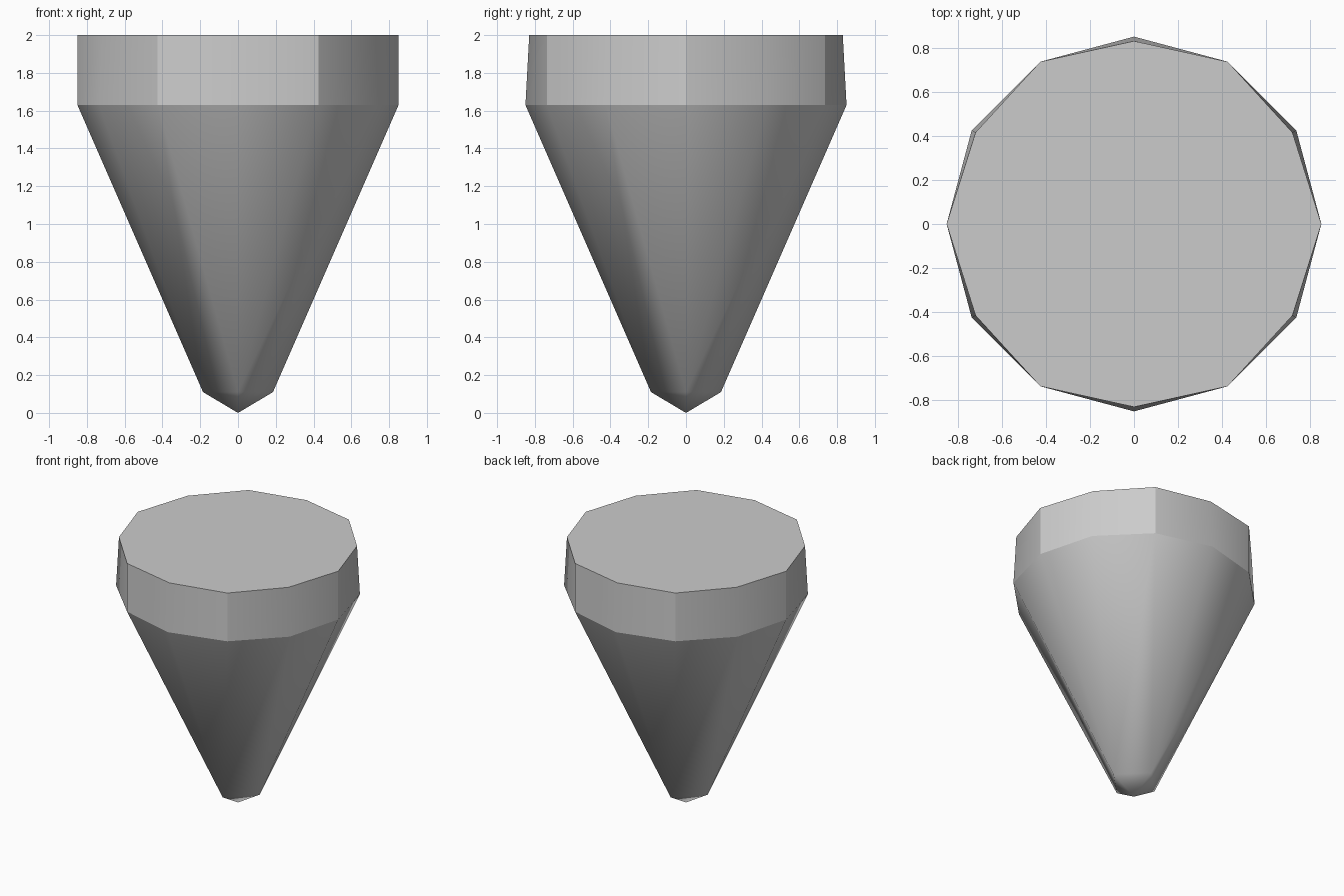
import bpy, bmesh
from math import cos, sin, radians

cube = bpy.data.objects.get("Cube")
if cube:
    bpy.data.objects.remove(cube, do_unlink=True)

grey = bpy.data.materials.new("plain grey")
grey.use_nodes = True
colour = (0.6, 0.6, 0.6, 1)
grey.diffuse_color = colour
grey.node_tree.nodes["Principled BSDF"].inputs["Base Color"].default_value = colour

R, SHOULDER, TOP = 0.85, 1.63, 2.0
SIDES = 12


def ring(bm, count, z, radius):
    """Ring of vertices; radius is a function of the index."""
    step = radians(360 / count)
    return [bm.verts.new((radius(i) * cos(i * step), radius(i) * sin(i * step), z))
            for i in range(count)]


def finish(bm, name):
    bmesh.ops.recalc_face_normals(bm, faces=bm.faces)
    mesh = bpy.data.meshes.new(name)
    bm.to_mesh(mesh)
    bm.free()
    mesh.materials.append(grey)
    obj = bpy.data.objects.new(name, mesh)
    bpy.context.collection.objects.link(obj)
    return obj


# Rim band: every other top corner is pulled in, the others stay sharp
bm = bmesh.new()
low = ring(bm, SIDES, SHOULDER, lambda i: R)
high = ring(bm, SIDES, TOP, lambda i: R - 0.02 * (i % 2))
for i in range(SIDES):
    j = (i + 1) % SIDES
    bm.faces.new((low[i], low[j], high[j], high[i])).smooth = True
cap = bm.faces.new(high)
for edge in cap.edges:
    edge.smooth = False
for i in range(0, SIDES, 2):
    bm.edges.get((low[i], high[i])).smooth = False
finish(bm, "rim_band")

# Tapered body: twelve-sided shoulder blends to a four-sided pyramid tip
bm = bmesh.new()
shoulder = ring(bm, SIDES, SHOULDER, lambda i: R)
neck = ring(bm, 4, 0.11, lambda i: 0.185)
tip = bm.verts.new((0, 0, 0))
for q in range(4):
    a, b = neck[q], neck[(q + 1) % 4]
    before, mid, after, last = (shoulder[(3 * q + k) % SIDES] for k in (-1, 0, 1, 2))
    bm.faces.new((a, mid, before))
    bm.faces.new((a, after, mid))
    bm.faces.new((a, b, last, after))
    bm.faces.new((a, tip, b))
for face in bm.faces:
    face.smooth = True
finish(bm, "tapered_body")
